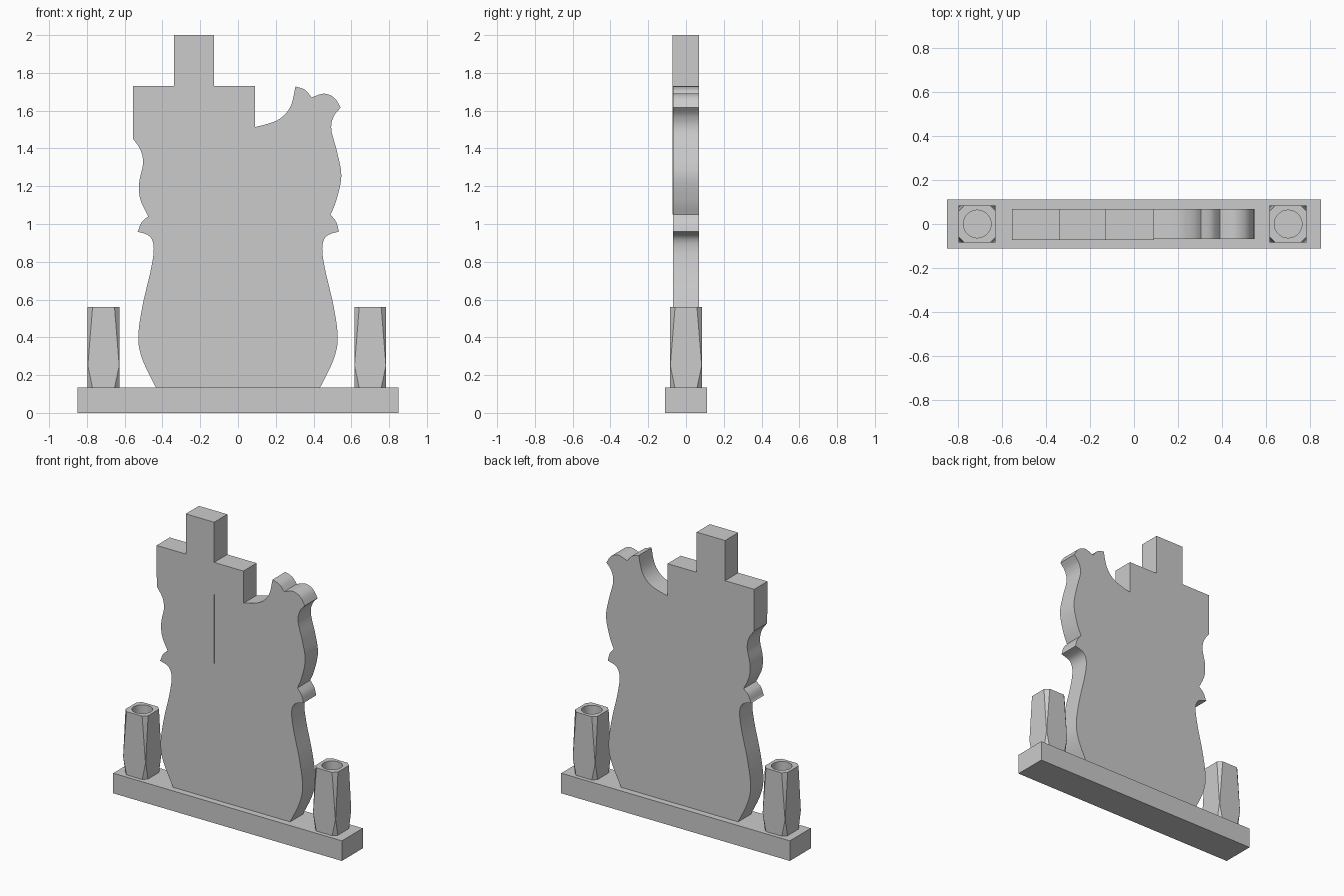
import bpy, bmesh, math

if "Cube" in bpy.data.objects:
    bpy.data.objects.remove(bpy.data.objects["Cube"])

BASE_TOP = 0.135
HALF_DEPTH = 0.068


def finish(name, bm, angle=None):
    bmesh.ops.recalc_face_normals(bm, faces=bm.faces)
    mesh = bpy.data.meshes.new(name)
    bm.to_mesh(mesh)
    bm.free()
    ob = bpy.data.objects.new(name, mesh)
    bpy.context.collection.objects.link(ob)
    if angle:
        smooth(ob, angle)
    return ob


def smooth(ob, angle):
    bpy.ops.object.select_all(action='DESELECT')
    ob.select_set(True)
    bpy.context.view_layer.objects.active = ob
    bpy.ops.object.shade_smooth_by_angle(angle=math.radians(angle))


def curve(points, steps=6):
    """Catmull-Rom curve through the points, without the last one."""
    p = [points[0]] + points + [points[-1]]
    out = []
    for i in range(1, len(p) - 2):
        for s in range(steps):
            t = s / steps
            out.append(tuple(0.5 * (2 * b + (c - a) * t
                                    + (2 * a - 5 * b + 4 * c - d) * t * t
                                    + (3 * b - a - 3 * c + d) * t ** 3)
                             for a, b, c, d in zip(p[i - 1], p[i], p[i + 1], p[i + 2])))
    return out


def slab(name, outline, y0, y1, angle=None):
    """Outline in x, z pushed through from y0 to y1."""
    bm = bmesh.new()
    front = [bm.verts.new((x, y0, z)) for x, z in outline]
    back = [bm.verts.new((x, y1, z)) for x, z in outline]
    bm.faces.new(front)
    bm.faces.new(back[::-1])
    for i in range(len(front)):
        j = (i + 1) % len(front)
        bm.faces.new((front[i], back[i], back[j], front[j]))
    return finish(name, bm, angle)


# Plinth
slab("plinth", [(-0.85, 0), (0.85, 0), (0.85, BASE_TOP), (-0.85, BASE_TOP)], -0.111, 0.111)

# Headstone: smooth runs that meet at sharp cusps
waist = [(0.435, BASE_TOP), (0.505, 0.28), (0.528, 0.40), (0.505, 0.57),
         (0.463, 0.75), (0.446, 0.87), (0.468, 0.935), (0.534, 0.96)]
right_runs = [
    waist,
    [(0.534, 0.96), (0.52, 1.01), (0.49, 1.05)],
    [(0.49, 1.05), (0.522, 1.13), (0.547, 1.255), (0.525, 1.38),
     (0.494, 1.50), (0.507, 1.57), (0.544, 1.616)],
    [(0.544, 1.616), (0.51, 1.668), (0.455, 1.69), (0.39, 1.67)],
    [(0.39, 1.67), (0.355, 1.71), (0.304, 1.728)],
    [(0.304, 1.728), (0.277, 1.62), (0.21, 1.55), (0.09, 1.513)],
]
left_runs = [
    [(-0.555, 1.45), (-0.515, 1.39), (-0.503, 1.32), (-0.523, 1.22),
     (-0.517, 1.13), (-0.475, 1.04)],
    [(-0.475, 1.04), (-0.51, 1.01), (-0.53, 0.96)],
    [(-x, z) for x, z in reversed(waist)],
]
cross_top = [(0.09, 1.513), (0.09, 1.73), (-0.127, 1.73), (-0.127, 2.0),
             (-0.338, 2.0), (-0.338, 1.73), (-0.555, 1.73)]
outline = [p for run in right_runs for p in curve(run)]
outline += cross_top
outline += [p for run in left_runs for p in curve(run)]
outline.append((-waist[0][0], BASE_TOP))
slab("headstone", outline, -HALF_DEPTH, HALF_DEPTH, 30)

# Slightly raised cross on the front
slab("raised_cross", cross_top + [(-0.555, 1.513), (-0.338, 1.513), (-0.338, 1.05),
                                  (-0.127, 1.05), (-0.127, 1.513)],
     -HALF_DEPTH - 0.004, -HALF_DEPTH)


# Vases: square posts with tapering corner cuts and a round hole
def vase(name, x):
    h = 0.084
    bm = bmesh.new()
    rings = []
    for z, cut in ((BASE_TOP, 0.025), (0.25, 0.001), (0.56, 0.026)):
        k = h - cut
        ring = [(h, -k), (h, k), (k, h), (-k, h), (-h, k), (-h, -k), (-k, -h), (k, -h)]
        rings.append([bm.verts.new((x + a, b, z)) for a, b in ring])
    bm.faces.new(rings[0])
    bm.faces.new(rings[-1])
    for lo, hi in zip(rings, rings[1:]):
        for i in range(8):
            j = (i + 1) % 8
            bm.faces.new((lo[i], lo[j], hi[j], hi[i]))
    ob = finish(name, bm)
    bpy.ops.mesh.primitive_cylinder_add(vertices=32, radius=0.063, depth=0.4,
                                        location=(x, 0, 0.46))
    cutter = bpy.context.object
    cutter.hide_render = True
    mod = ob.modifiers.new("hole", 'BOOLEAN')
    mod.operation = 'DIFFERENCE'
    mod.solver = 'EXACT'
    mod.object = cutter
    bpy.context.view_layer.objects.active = ob
    bpy.ops.object.modifier_apply(modifier="hole")
    bpy.data.objects.remove(cutter)
    smooth(ob, 20)


vase("left_vase", -0.712)
vase("right_vase", 0.70)
